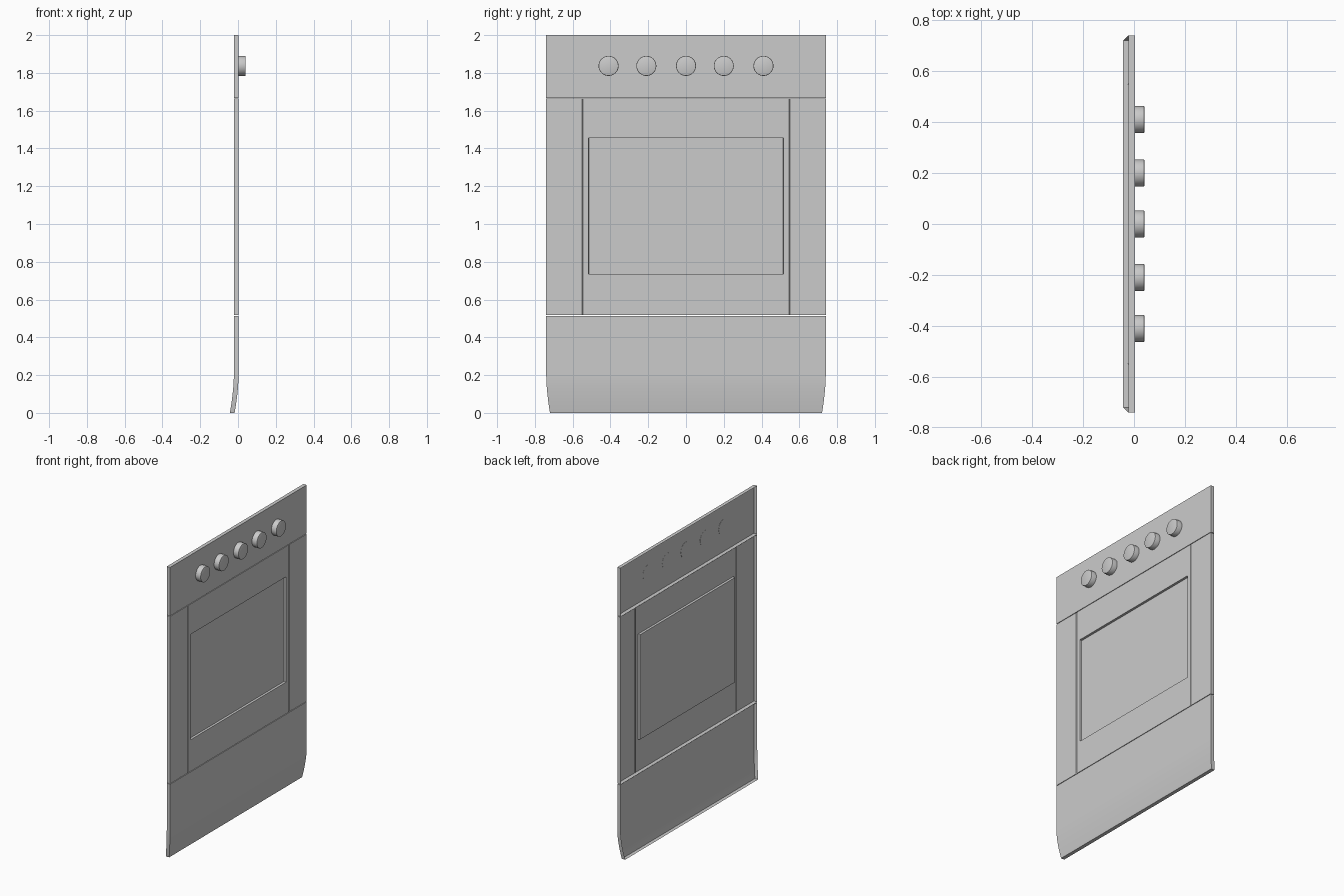
import bpy, bmesh, math

if "Cube" in bpy.data.objects:
    bpy.data.objects.remove(bpy.data.objects["Cube"])

FRONT, DEPTH, HALF = 0.003, 0.025, 0.74


def finish(bm, name):
    me = bpy.data.meshes.new(name)
    bm.to_mesh(me)
    bm.free()
    ob = bpy.data.objects.new(name, me)
    bpy.context.collection.objects.link(ob)
    bpy.ops.object.select_all(action='DESELECT')
    ob.select_set(True)
    bpy.context.view_layer.objects.active = ob
    bpy.ops.object.shade_smooth_by_angle(angle=math.radians(25))
    return ob


def pressed_panel(name, ys, zs, place):
    """Open-backed sheet facing +x with a flange folded back all round."""
    bm = bmesh.new()
    grid = [[bm.verts.new(place(y, z)) for y in ys] for z in zs]
    for a, b in zip(grid, grid[1:]):
        for i in range(len(ys) - 1):
            bm.faces.new((a[i], a[i + 1], b[i + 1], b[i]))
    rim = [e for e in bm.edges if e.is_boundary]
    new = bmesh.ops.extrude_edge_only(bm, edges=rim)['geom']
    for v in new:
        if isinstance(v, bmesh.types.BMVert):
            v.co.x = v.co.x - DEPTH
    return finish(bm, name)


# Control panel
pressed_panel("control_panel", [-HALF, HALF], [1.668, 2.0],
              lambda y, z: (FRONT, y, z))

# Oven door with two vertical seams and a recessed window
WIN_Y, WIN_Z0, WIN_Z1, SEAM = 0.515, 0.735, 1.455, 0.548


def door_point(y, z):
    x = FRONT
    if abs(abs(y) - SEAM) < 1e-5:
        x -= 0.004
    if abs(y) < WIN_Y and WIN_Z0 < z < WIN_Z1:
        x -= 0.014
    return (x, y, z)


half = [WIN_Y - 0.001, WIN_Y + 0.001, SEAM - 0.003, SEAM, SEAM + 0.003, HALF]
door_ys = [-y for y in reversed(half)] + half
door_zs = [0.518, WIN_Z0 - 0.001, WIN_Z0 + 0.001,
           WIN_Z1 - 0.001, WIN_Z1 + 0.001, 1.664]
pressed_panel("oven_door", door_ys, door_zs, door_point)


# Lower drawer, curving back and narrowing toward the floor
def drawer_point(y, z):
    t = max(0.0, (0.2 - z) / 0.2) ** 1.7
    return (FRONT - 0.021 * t, y * (1 - 0.027 * t), z)


pressed_panel("drawer_front", [-HALF, HALF],
              [0.2 * i / 8 for i in range(9)] + [0.514], drawer_point)

# Control knobs
for i, y in enumerate((-0.41, -0.21, 0.0, 0.2, 0.41)):
    bpy.ops.mesh.primitive_cylinder_add(
        vertices=32, radius=0.053, depth=0.039,
        location=(0.0215, y, 1.837), rotation=(0, math.pi / 2, 0))
    knob = bpy.context.object
    knob.name = f"knob_{i + 1}"
    bm = bmesh.new()
    bm.from_mesh(knob.data)
    edge = [e for e in bm.edges if all(v.co.z > 0 for v in e.verts)]
    bmesh.ops.bevel(bm, geom=edge, offset=0.004, segments=2,
                    affect='EDGES', profile=0.5)
    bm.to_mesh(knob.data)
    bm.free()
    bpy.ops.object.shade_smooth_by_angle(angle=math.radians(30))
